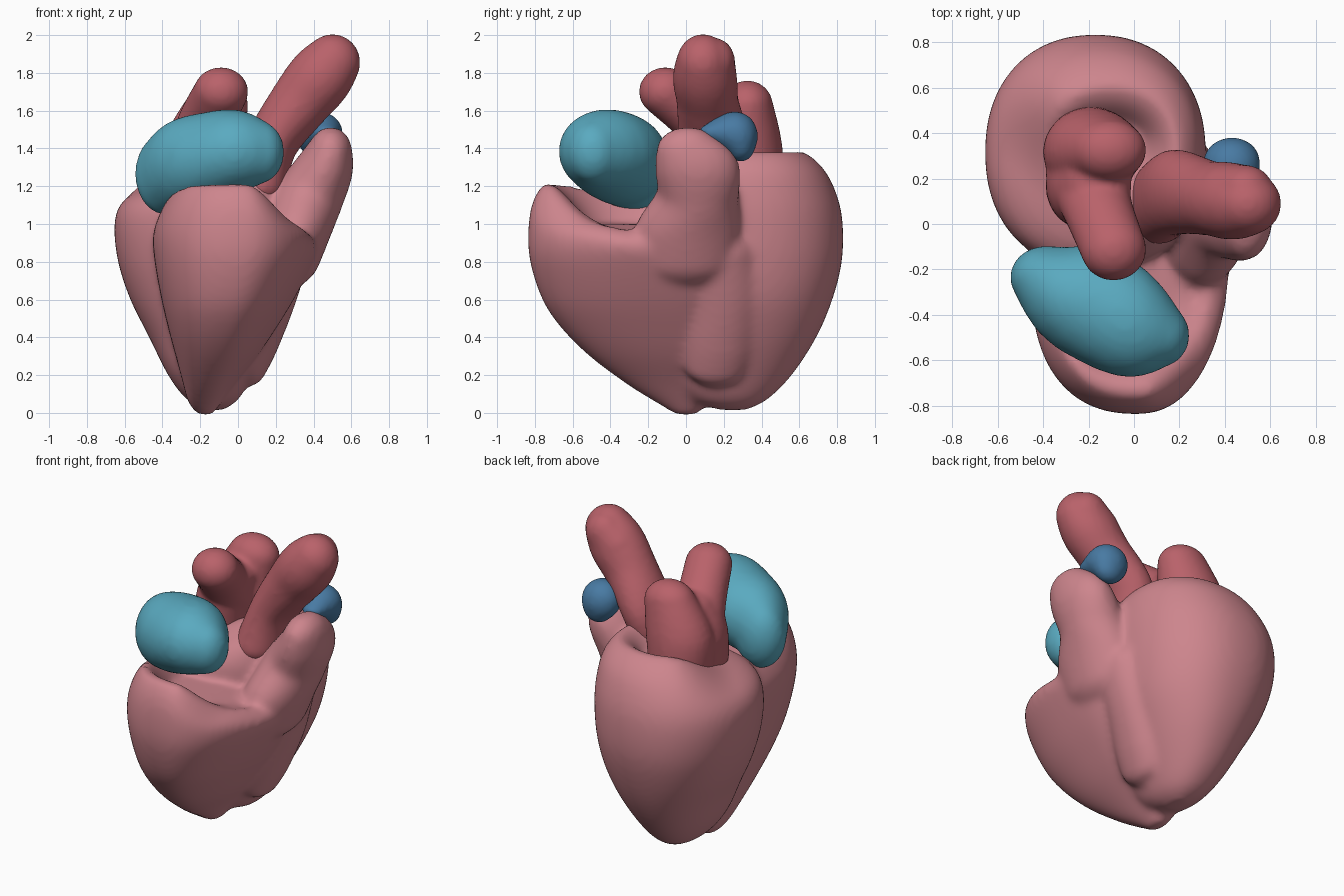
import bpy, bmesh, math
from mathutils import Matrix

cube = bpy.data.objects.get("Cube")
if cube:
    bpy.data.objects.remove(cube, do_unlink=True)


def material(name, rgb):
    m = bpy.data.materials.new(name)
    m.use_nodes = True
    m.diffuse_color = (*rgb, 1)
    bsdf = m.node_tree.nodes["Principled BSDF"]
    bsdf.inputs["Base Color"].default_value = (*rgb, 1)
    bsdf.inputs["Roughness"].default_value = 0.6
    return m


pink = material("muscle pink", (0.61, 0.235, 0.266))
red = material("vessel red", (0.485, 0.122, 0.144))
teal = material("chamber teal", (0.102, 0.402, 0.527))
blue = material("vessel blue", (0.065, 0.195, 0.366))


def smoothstep(v, low, high):
    t = min(max((v - low) / (high - low), 0), 1)
    return t * t * (3 - 2 * t)


def spline(keys, steps=5):
    """Catmull-Rom curve through the key rows."""
    rows = []
    for n in range(len(keys) - 1):
        quad = [keys[max(n - 1, 0)], keys[n], keys[n + 1],
                keys[min(n + 2, len(keys) - 1)]]
        for k in range(steps):
            t = k / steps
            rows.append([b + t / 2 * (c - a + t * (2 * a - 5 * b + 4 * c - d
                                                   + t * (3 * (b - c) + d - a)))
                         for a, b, c, d in zip(*quad)])
    return rows + [keys[-1]]


def loft(bm, rings, drop, taper=0, power=2.2, sides=56):
    """Closed skin over rings: z, x0, x1, y0, y1, share of the drop."""
    loops = []
    for z, x0, x1, y0, y1, sag in spline(rings):
        loop = []
        for i in range(sides):
            a = math.tau * i / sides
            c, s = math.cos(a), math.sin(a)
            c = math.copysign(abs(c) ** (2 / power), c)
            s = math.copysign(abs(s) ** (2 / power), s)
            if c > 0:
                c *= 1 - taper * (1 - s)
            x = (x0 + x1) / 2 + (x1 - x0) / 2 * c
            y = (y0 + y1) / 2 + (y1 - y0) / 2 * s
            loop.append(bm.verts.new((x, y, z - sag * drop(x, y))))
        loops.append(loop)
    for low, high in zip(loops, loops[1:]):
        for i in range(sides):
            j = (i + 1) % sides
            bm.faces.new((low[i], low[j], high[j], high[i]))
    bm.faces.new(loops[0][::-1])
    bm.faces.new(loops[-1])


def back_drop(x, y):
    return .17 * smoothstep(-x - y, -.3, .3)


def front_drop(x, y):
    return .08 * smoothstep(y, -.75, -.2) + .17 * smoothstep(x, .04, .30)


def chain(bm, keys):
    """Overlapping ellipsoids along a curved path: x, y, z, rx, ry, rz."""
    for v in spline(keys, 7):
        mat = Matrix.Translation(v[:3]) @ Matrix.Diagonal((*v[3:], 1))
        bmesh.ops.create_uvsphere(bm, u_segments=24, v_segments=16,
                                  radius=1, matrix=mat)


def finish(name, bm, mat, voxel=0.02, smooth=8):
    """Fuse the overlapping volumes into one soft skin."""
    me = bpy.data.meshes.new(name)
    bm.to_mesh(me)
    bm.free()
    me.materials.append(mat)
    ob = bpy.data.objects.new(name, me)
    bpy.context.collection.objects.link(ob)
    r = ob.modifiers.new("Fuse", "REMESH")
    r.mode = "VOXEL"
    r.voxel_size = voxel
    r.use_smooth_shade = True
    s = ob.modifiers.new("Soften", "SMOOTH")
    s.factor = 0.5
    s.iterations = smooth


# Heart muscle: back chamber with a dimpled top, lower on the right
body = bmesh.new()
loft(body, [
    (.015, -.16, -.08, .18, .32, 0),
    (.07, -.27, .00, .02, .43, 0),
    (.20, -.37, .08, -.10, .56, 0),
    (.40, -.47, .18, -.15, .69, 0),
    (.60, -.57, .26, -.18, .775, 0),
    (.80, -.635, .30, -.20, .825, 0),
    (1.0, -.655, .315, -.20, .83, .05),
    (1.15, -.62, .31, -.18, .80, .25),
    (1.29, -.52, .28, -.11, .73, .65),
    (1.38, -.40, .20, .02, .62, 1),
    (1.35, -.33, .13, .13, .53, 1),
    (1.25, -.25, .05, .22, .45, .6),
], back_drop)

# Front chamber: open scoop with a raised front rim
loft(body, [
    (-.01, -.21, -.13, -.05, .05, 0),
    (.05, -.26, -.08, -.15, .12, 0),
    (.15, -.29, .00, -.31, .20, 0),
    (.30, -.33, .13, -.51, .26, 0),
    (.45, -.37, .24, -.66, .29, 0),
    (.60, -.405, .34, -.76, .31, 0),
    (.80, -.44, .44, -.825, .32, .1),
    (.97, -.45, .48, -.835, .31, .4),
    (1.12, -.41, .46, -.81, .27, .8),
    (1.215, -.35, .38, -.74, .20, 1),
    (1.16, -.30, .31, -.64, .12, .9),
    (1.02, -.24, .24, -.53, .05, .3),
], front_drop, taper=.14, power=2.35)

# Muscle bridging the two chambers on the left
chain(body, [
    (.06, .16, .28, .10, .18, .14),
    (.10, .18, .42, .125, .20, .18),
    (.17, .20, .65, .145, .20, .20),
    (.22, .18, .85, .165, .20, .16),
])

# Tall shoulder rising on the left
chain(body, [
    (.25, .00, .84, .19, .29, .18),
    (.31, .01, .97, .185, .28, .16),
    (.375, .06, 1.13, .18, .22, .18),
    (.46, .06, 1.29, .15, .225, .16),
    (.49, .01, 1.385, .115, .17, .13),
])
finish("heart_muscle", body, pink, smooth=12)

# Large leaning vessel
bm = bmesh.new()
chain(bm, [
    (.11, .09, 1.20, .15, .18, .12),
    (.18, .14, 1.43, .14, .19, .14),
    (.325, .115, 1.64, .16, .165, .16),
    (.43, .10, 1.77, .172, .17, .172),
    (.50, .09, 1.855, .148, .14, .15),
])
chain(bm, [
    (.42, .15, 1.77, .15, .12, .15),
    (.49, .15, 1.86, .12, .11, .125),
])
finish("leaning_vessel", bm, red, 0.016, 6)

# Forked vessel: trunk and back horn, front horn, and the web between
bm = bmesh.new()
chain(bm, [
    (-.19, .31, 1.20, .20, .21, .12),
    (-.18, .32, 1.42, .215, .19, .14),
    (-.11, .325, 1.63, .165, .135, .13),
])
chain(bm, [
    (-.21, .22, 1.36, .18, .18, .14),
    (-.16, .07, 1.55, .155, .15, .14),
    (-.09, -.11, 1.70, .145, .14, .13),
])
chain(bm, [
    (-.23, .17, 1.24, .16, .19, .15),
    (-.21, .17, 1.40, .17, .19, .15),
    (-.16, .17, 1.55, .15, .18, .11),
])
finish("forked_vessel", bm, red, 0.016, 8)

# Front upper chamber, a bean lying across the scoop
bm = bmesh.new()
chain(bm, [
    (-.385, -.235, 1.265, .16, .14, .215),
    (-.30, -.315, 1.32, .18, .215, .235),
    (-.17, -.36, 1.35, .20, .26, .24),
    (-.02, -.43, 1.385, .18, .245, .22),
    (.11, -.49, 1.38, .135, .14, .165),
])
finish("front_upper_chamber", bm, teal, 0.018, 7)

# Small vessel cap behind the shoulder
bm = bmesh.new()
chain(bm, [
    (.46, .15, 1.485, .07, .08, .05),
    (.43, .26, 1.48, .125, .11, .115),
    (.44, .29, 1.43, .10, .08, .10),
])
finish("small_vessel_cap", bm, blue, 0.014, 4)
